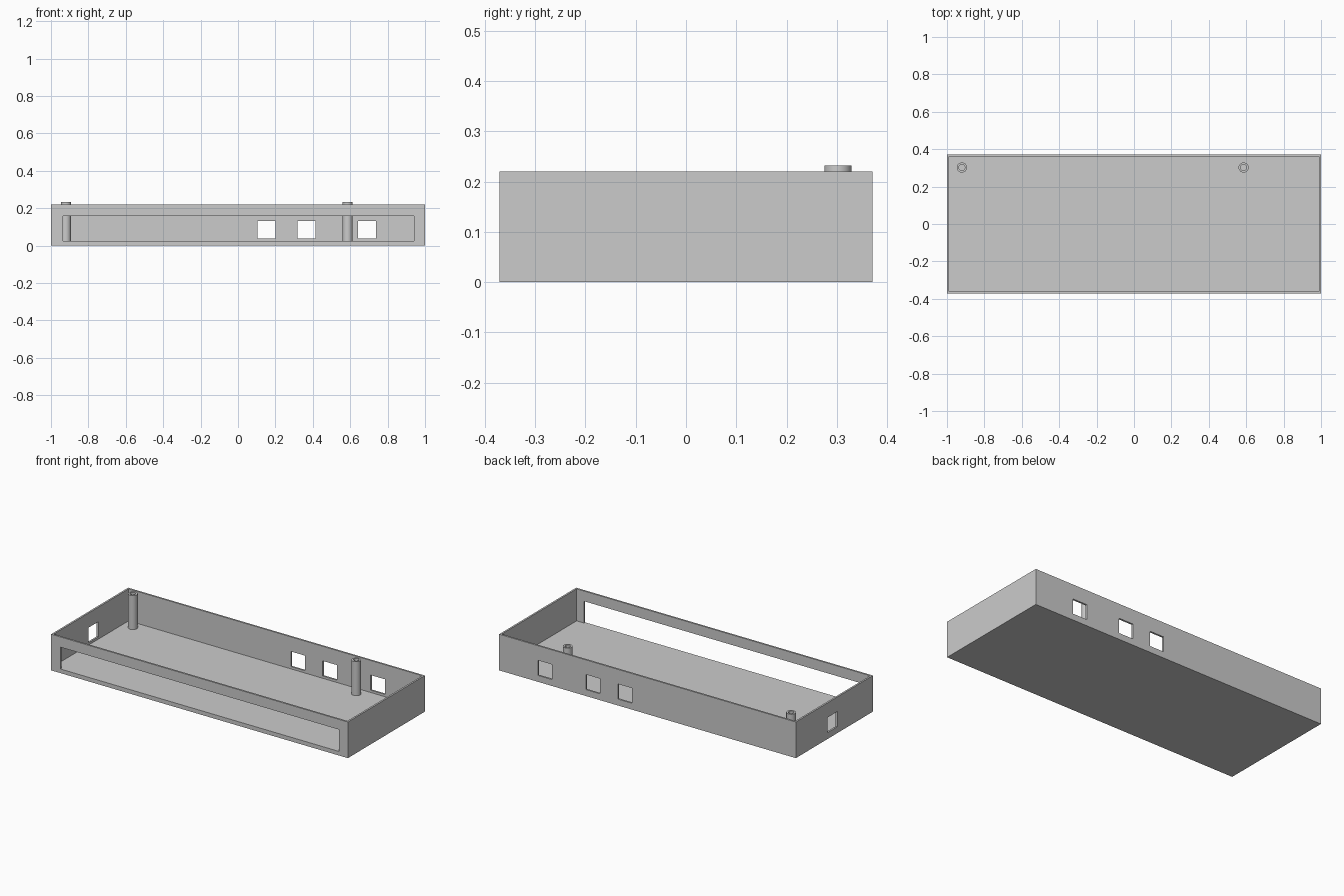
import bpy, bmesh, math
from mathutils import Matrix, Vector

if "Cube" in bpy.data.objects:
    bpy.data.objects.remove(bpy.data.objects["Cube"])

HX, HY, H = 1.0, 0.371, 0.22      # half length, half depth, height
WALL, FLOOR = 0.011, 0.025        # wall and floor thickness

grey = bpy.data.materials.new("plain grey")
grey.diffuse_color = (0.6, 0.6, 0.6, 1)
grey.use_nodes = True
grey.node_tree.nodes["Principled BSDF"].inputs["Base Color"].default_value = grey.diffuse_color


def new_object(name, bm):
    bmesh.ops.recalc_face_normals(bm, faces=bm.faces)
    mesh = bpy.data.meshes.new(name)
    bm.to_mesh(mesh)
    bm.free()
    obj = bpy.data.objects.new(name, mesh)
    mesh.materials.append(grey)
    bpy.context.collection.objects.link(obj)
    return obj


def box(name, low, high):
    low, high = Vector(low), Vector(high)
    bm = bmesh.new()
    bmesh.ops.create_cube(bm, size=1, matrix=Matrix.Translation((low + high) / 2)
                          @ Matrix.Diagonal((*(high - low), 1)))
    return new_object(name, bm)


def cut(obj, low, high):
    cutter = box("cutter", low, high)
    cutter.hide_render = True
    mod = obj.modifiers.new("cut", 'BOOLEAN')
    mod.operation, mod.solver, mod.object = 'DIFFERENCE', 'EXACT', cutter
    bpy.context.view_layer.objects.active = obj
    bpy.ops.object.modifier_apply(modifier=mod.name)
    bpy.data.objects.remove(cutter)


# Open tray
tray = box("tray", (-HX, -HY, 0), (HX, HY, H))
cut(tray, (-HX + WALL, -HY + WALL, FLOOR), (HX - WALL, HY - WALL, H + 0.1))

# Long front slot, level with the floor
cut(tray, (-0.936, -HY - 0.05, FLOOR), (0.94, -HY + 0.05, 0.158))

# Three square ports in the back wall, one in the left wall
for x in (0.152, 0.367, 0.69):
    cut(tray, (x - 0.048, HY - 0.03, 0.039), (x + 0.048, HY + 0.03, 0.131))
cut(tray, (-HX - 0.03, -0.028, 0.039), (-HX + 0.03, 0.068, 0.131))


# Hollow screw posts, each a turned tube profile
def screw_post(name, x, y, outer=0.027, inner=0.016, top=0.232, segments=32):
    bm = bmesh.new()
    profile = [(inner, FLOOR), (inner, top), (outer, top), (outer, FLOOR)]
    verts = [bm.verts.new((r, 0, z)) for r, z in profile]
    edges = [bm.edges.new(pair) for pair in zip(verts, verts[1:] + verts[:1])]
    bmesh.ops.spin(bm, geom=verts + edges, cent=(0, 0, 0), axis=(0, 0, 1),
                   angle=math.tau, steps=segments, use_merge=True)
    bmesh.ops.remove_doubles(bm, verts=bm.verts, dist=1e-5)
    post = new_object(name, bm)
    post.location = (x, y, 0)
    bpy.ops.object.select_all(action='DESELECT')
    post.select_set(True)
    bpy.context.view_layer.objects.active = post
    bpy.ops.object.shade_smooth_by_angle(angle=math.radians(30))


screw_post("left_screw_post", -0.92, 0.302)
screw_post("right_screw_post", 0.586, 0.302)
